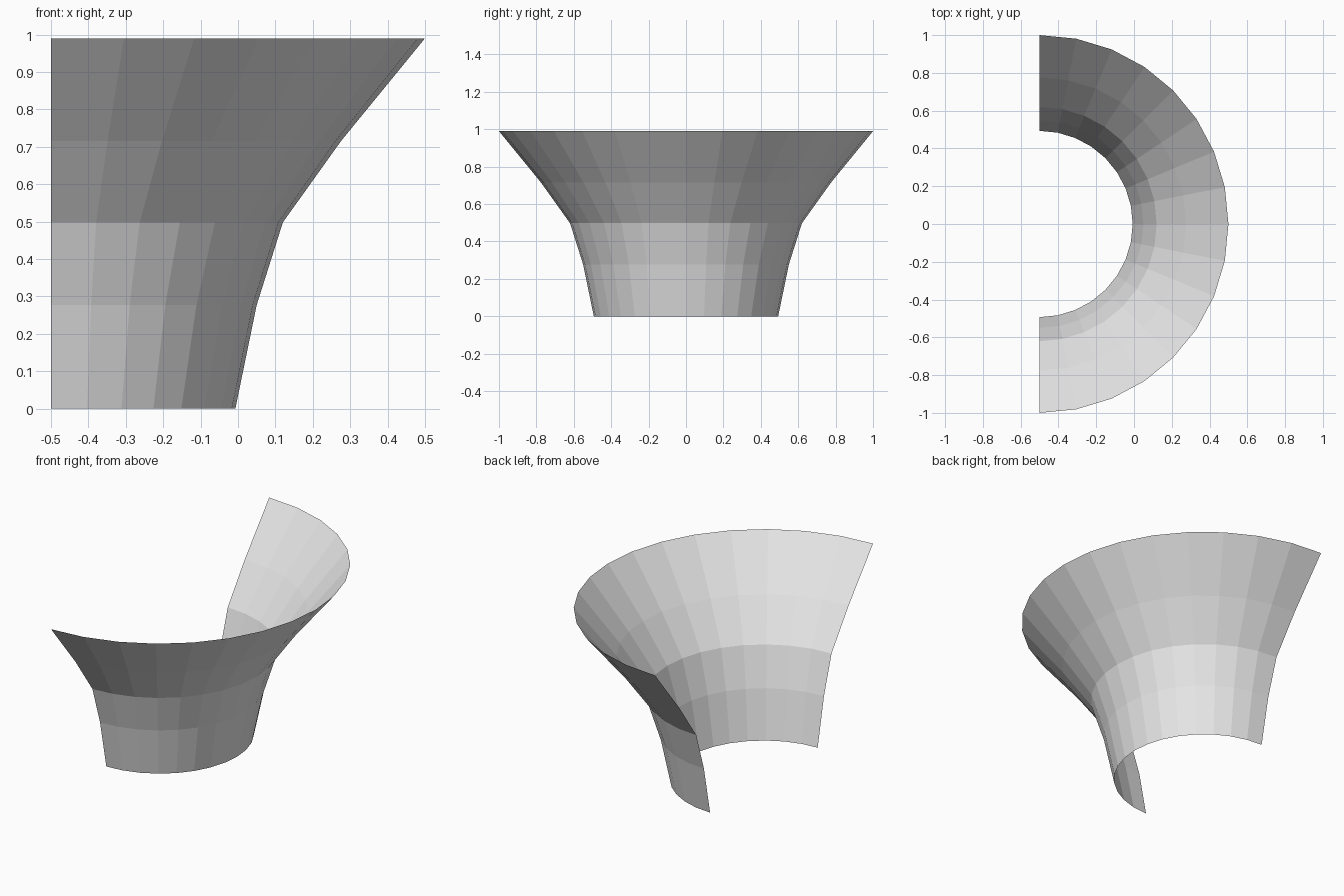
import bpy
import bmesh
from math import pi
from mathutils import Vector

cube = bpy.data.objects.get("Cube")
if cube:
    bpy.data.objects.remove(cube, do_unlink=True)

# Plain grey material
GREY = (0.8, 0.8, 0.8, 1.0)
mat = bpy.data.materials.new("light_grey")
mat.use_nodes = True
mat.diffuse_color = GREY
mat.node_tree.nodes["Principled BSDF"].inputs["Base Color"].default_value = GREY

# Flared profile (radius, height), swept through half a turn as a thin sheet
PROFILE = [(0.493, 0), (0.55, 0.277), (0.62, 0.498), (0.776, 0.716), (1.0, 0.99)]
AXIS = Vector((-0.5, 0, 0))
SEGMENTS = 16

bm = bmesh.new()
verts = [bm.verts.new((AXIS.x, -r, z)) for r, z in PROFILE]
edges = [bm.edges.new(pair) for pair in zip(verts, verts[1:])]
bmesh.ops.spin(bm, geom=verts + edges, cent=AXIS, axis=(0, 0, 1),
               angle=pi, steps=SEGMENTS, use_duplicate=False)

# Make every face look outward from the axis
bm.normal_update()
for face in bm.faces:
    outward = face.calc_center_median() - AXIS
    outward.z = 0
    if face.normal.dot(outward) < 0:
        face.normal_flip()
    face.smooth = False

mesh = bpy.data.meshes.new("flared_half_wall")
bm.to_mesh(mesh)
bm.free()
mesh.materials.append(mat)
wall = bpy.data.objects.new("flared_half_wall", mesh)
bpy.context.collection.objects.link(wall)
